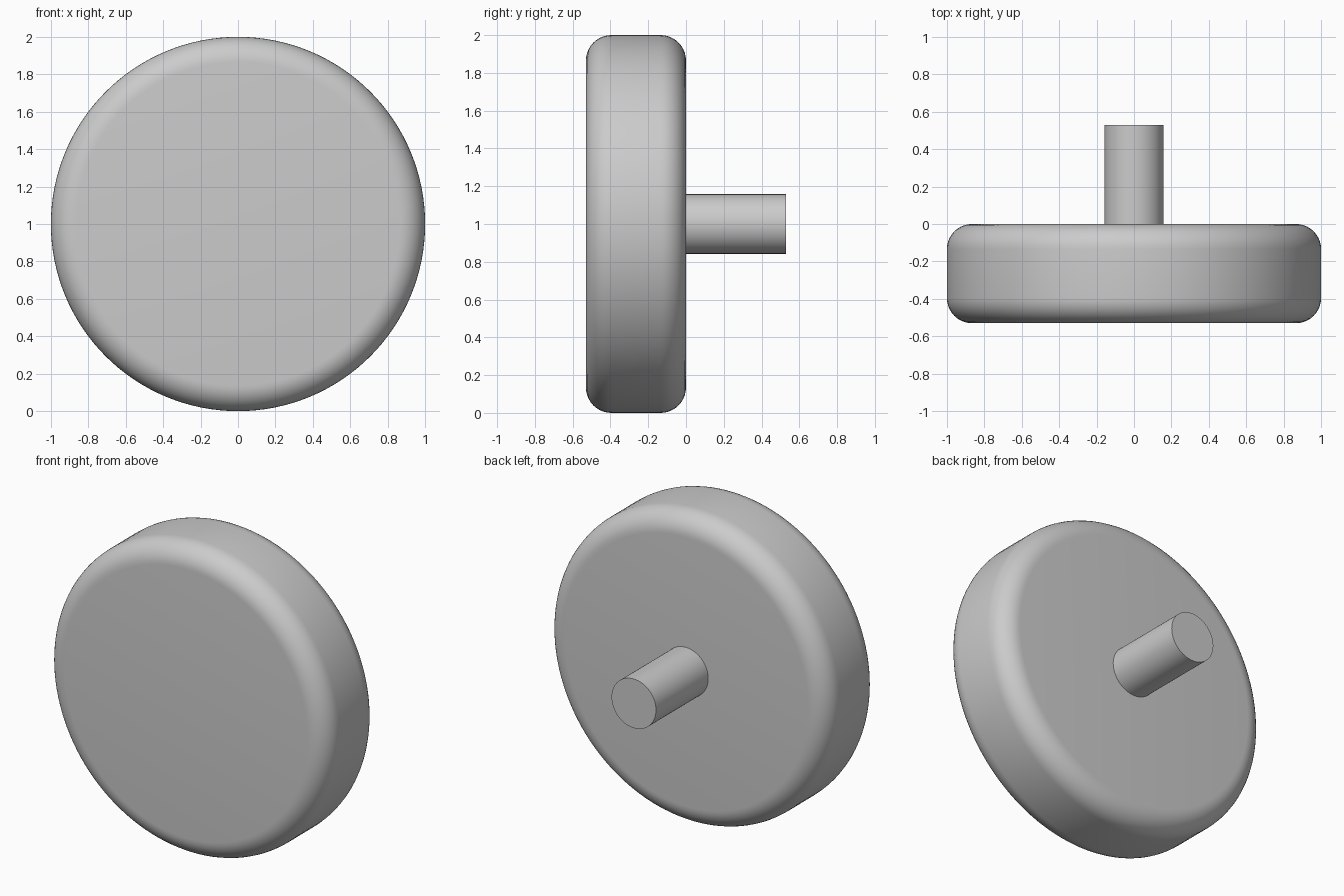
import bpy
from math import radians

cube = bpy.data.objects.get("Cube")
if cube:
    bpy.data.objects.remove(cube, do_unlink=True)

# Single plain grey for the whole model
grey = bpy.data.materials.new("plain_grey")
grey.use_nodes = True
colour = (0.6, 0.6, 0.6, 1)
grey.diffuse_color = colour
grey.node_tree.nodes["Principled BSDF"].inputs["Base Color"].default_value = colour


def cylinder(name, radius, y_front, y_back, sides, rounding=0):
    """Cylinder lying along y at mid height, with optionally rounded rims."""
    bpy.ops.mesh.primitive_cylinder_add(
        vertices=sides, radius=radius, depth=y_back - y_front,
        location=(0, (y_front + y_back) / 2, 1), rotation=(radians(90), 0, 0))
    obj = bpy.context.object
    obj.name = name
    obj.data.materials.append(grey)
    if rounding:
        bevel = obj.modifiers.new("rounded_rims", 'BEVEL')
        bevel.width = rounding
        bevel.segments = 10
        bevel.limit_method = 'ANGLE'
        bevel.angle_limit = radians(40)
        bpy.ops.object.modifier_apply(modifier=bevel.name)
    bpy.ops.object.shade_smooth_by_angle(angle=radians(35))
    return obj


# Thick disc with rounded rims, and the plain shaft behind it
cylinder("disc", 1, -0.53, 0, 128, rounding=0.135)
cylinder("shaft", 0.158, -0.005, 0.53, 64)
